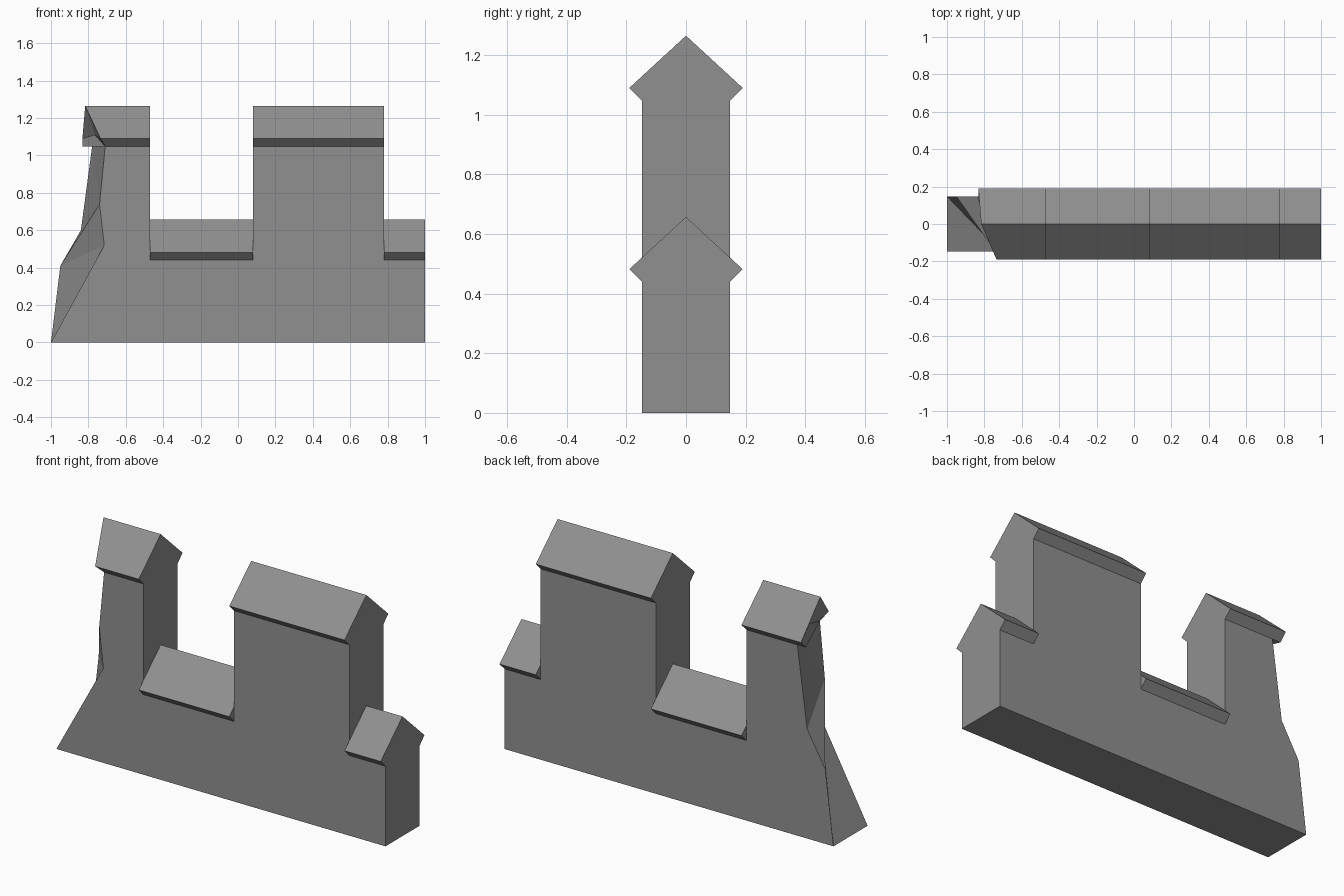
import bpy, bmesh

cube = bpy.data.objects.get("Cube")
if cube:
    bpy.data.objects.remove(cube, do_unlink=True)

stone = bpy.data.materials.new("grey stone")
stone.use_nodes = True
stone.diffuse_color = (0.28, 0.28, 0.28, 1)
stone.node_tree.nodes["Principled BSDF"].inputs["Base Color"].default_value = stone.diffuse_color

HALF = 0.148      # half wall thickness
EAVE = 0.19       # half roof width
LOW, HIGH = 0.44, 1.048


def finish(name, bm):
    bmesh.ops.recalc_face_normals(bm, faces=bm.faces)
    mesh = bpy.data.meshes.new(name)
    bm.to_mesh(mesh)
    bm.free()
    mesh.materials.append(stone)
    obj = bpy.data.objects.new(name, mesh)
    bpy.context.collection.objects.link(obj)


# Wall: stepped outline on both sides, with a broken end that differs front to back
def build_wall():
    bm = bmesh.new()
    steps = [(-0.47, HIGH), (-0.47, LOW), (0.08, LOW), (0.08, HIGH),
             (0.78, HIGH), (0.78, LOW), (1, LOW), (1, 0)]
    front_end = [(-1, 0), (-0.715, 0.52), (-0.74, 0.74), (-0.71, HIGH)]
    back_end = [(-1, 0), (-0.95, 0.41), (-0.84, 0.6), (-0.78, HIGH)]
    f = [bm.verts.new((x, -HALF, z)) for x, z in front_end + steps]
    b = [bm.verts.new((x, HALF, z)) for x, z in back_end + steps]
    bm.faces.new(f)
    bm.faces.new(b[::-1])
    broken = len(front_end) - 1
    for i in range(len(f)):
        j = (i + 1) % len(f)
        if i < broken - 1:
            bm.faces.new((f[i], b[i], f[j]))
            bm.faces.new((b[i], b[j], f[j]))
        elif i < broken:
            bm.faces.new((f[i], b[i], b[j]))
            bm.faces.new((f[i], b[j], f[j]))
        else:
            bm.faces.new((f[i], b[i], b[j], f[j]))
    finish("wall", bm)


# Gabled coping: five-sided section, optionally with a jagged hollow left end
def build_roof(name, left, right, base, hollow=None):
    bm = bmesh.new()
    section = [(-HALF, 0), (-EAVE, 0.042), (0, 0.217), (EAVE, 0.042), (HALF, 0)]
    lefts = left if isinstance(left, list) else [left] * len(section)
    a = [bm.verts.new((x, y, base + z)) for x, (y, z) in zip(lefts, section)]
    c = [bm.verts.new((right, y, base + z)) for y, z in section]
    bm.faces.new(c)
    centre = bm.verts.new(hollow) if hollow else None
    if not hollow:
        bm.faces.new(a[::-1])
    for i in range(len(a)):
        j = (i + 1) % len(a)
        bm.faces.new((a[i], a[j], c[j], c[i]))
        if centre:
            bm.faces.new((a[j], a[i], centre))
    finish(name, bm)


build_wall()
build_roof("broken_merlon_roof", [-0.71, -0.735, -0.817, -0.832, -0.832], -0.47, HIGH,
           hollow=(-0.765, 0.02, 1.11))
build_roof("gap_roof", -0.47, 0.08, LOW)
build_roof("merlon_roof", 0.08, 0.78, HIGH)
build_roof("end_roof", 0.78, 1, LOW)
